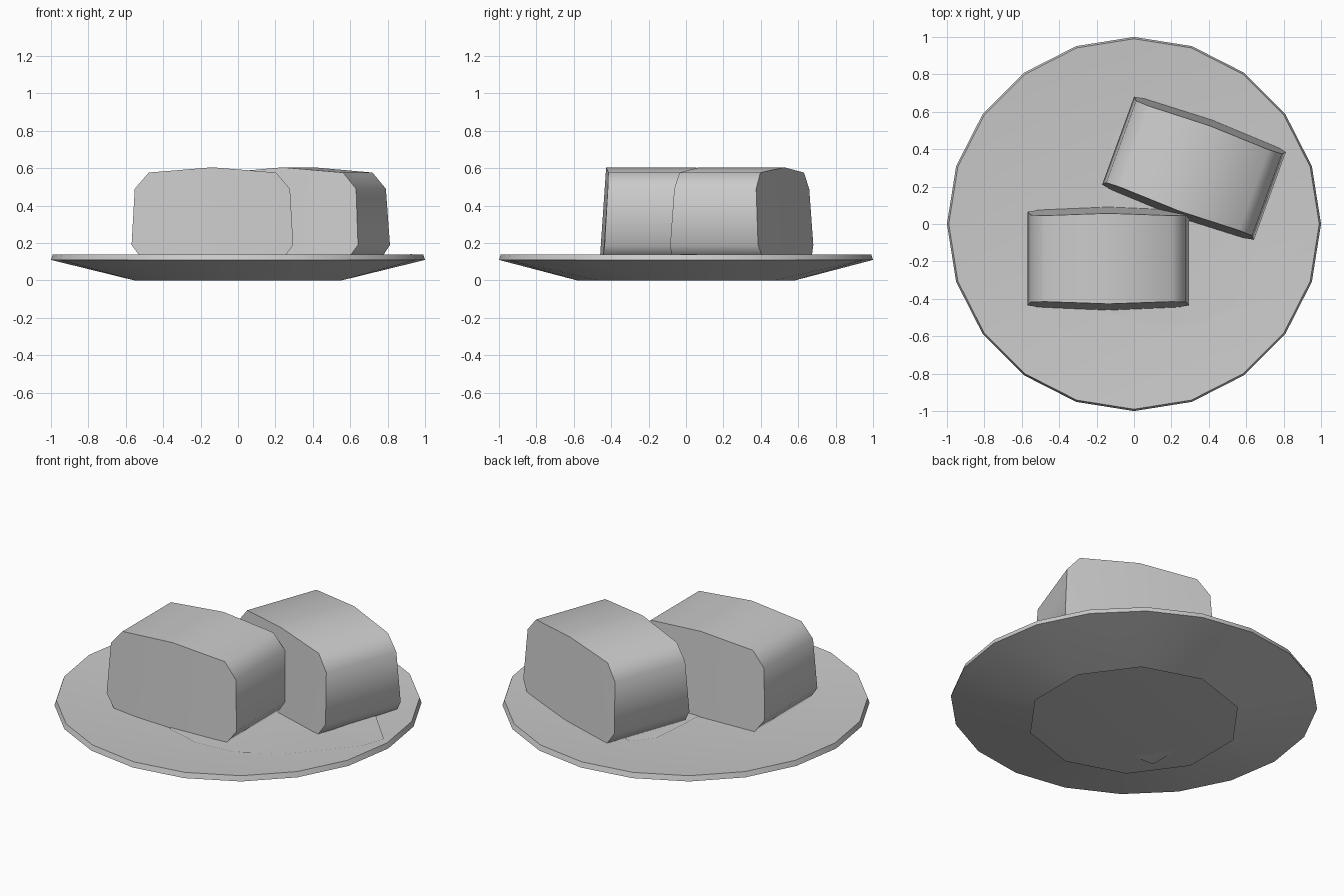
import bpy, bmesh, math
from mathutils import Matrix

if "Cube" in bpy.data.objects:
    bpy.data.objects.remove(bpy.data.objects["Cube"])

FLOOR_R, FLOOR_Z, RIM_Z = 0.56, 0.106, 0.14


def finish(bm, name, angle):
    bmesh.ops.recalc_face_normals(bm, faces=bm.faces)
    mesh = bpy.data.meshes.new(name)
    bm.to_mesh(mesh)
    bm.free()
    ob = bpy.data.objects.new(name, mesh)
    bpy.context.collection.objects.link(ob)
    bpy.ops.object.select_all(action='DESELECT')
    ob.select_set(True)
    bpy.context.view_layer.objects.active = ob
    bpy.ops.object.shade_smooth_by_angle(angle=math.radians(angle))
    return ob


def ring(bm, n, r, z):
    step = 2 * math.pi / n
    return [bm.verts.new((r * math.cos(math.pi / 2 + i * step),
                          r * math.sin(math.pi / 2 + i * step), z)) for i in range(n)]


def flare(bm, inner, outer):
    """Join a ring to one with twice as many points."""
    for i in range(len(inner)):
        k = (i + 1) % len(inner)
        a, b = inner[i], inner[k]
        r0, r1, r2 = outer[2 * i], outer[2 * i + 1], outer[2 * k]
        for tri in ((a, r0, r1), (a, r1, b), (b, r1, r2)):
            bm.faces.new(tri)


# plate: open ten-sided foot and dished floor flaring to a twenty-sided rim
bm = bmesh.new()
foot = ring(bm, 10, 0.58, 0)
rim = ring(bm, 20, 1.0, 0.11)
top = ring(bm, 20, 0.99, RIM_Z)
floor = ring(bm, 10, FLOOR_R, FLOOR_Z)
bm.faces.new(floor)
flare(bm, foot, rim)
flare(bm, floor, top)
for i in range(20):
    j = (i + 1) % 20
    bm.faces.new((rim[i], rim[j], top[j], top[i]))
finish(bm, "plate", 25)


# thin puddle of sauce following the dished plate
def sauce_z(x, y):
    t = max(0, (math.hypot(x, y) - FLOOR_R) / (0.99 - FLOOR_R))
    return FLOOR_Z + 0.005 + (RIM_Z - FLOOR_Z) * t


bm = bmesh.new()
outline = [(-0.12, -0.48), (0.1, -0.54), (0.35, -0.53), (0.58, -0.42), (0.77, -0.23),
           (0.9, -0.1), (0.95, 0.03), (0.7, 0.3), (0.3, 0.5), (-0.03, 0.57),
           (-0.12, 0.45), (-0.15, 0.1)]
outer = [bm.verts.new((x, y, sauce_z(x, y))) for x, y in outline]
inner = [bm.verts.new((x * 0.6, y * 0.6, sauce_z(x * 0.6, y * 0.6))) for x, y in outline]
bm.faces.new(inner)
for i in range(len(outer)):
    j = (i + 1) % len(outer)
    bm.faces.new((outer[i], outer[j], inner[j], inner[i]))
finish(bm, "sauce_puddle", 30)

# half outline of a slice from bottom middle to top middle: (x, z, half depth)
HALF = [(0, 0.108, 0.276), (0.372, 0.108, 0.26), (0.432, 0.19, 0.25),
        (0.415, 0.49, 0.233), (0.34, 0.577, 0.23), (0, 0.605, 0.242)]


def slice_block(name, x, y, turn):
    bm = bmesh.new()
    prof = HALF + [(-px, z, d) for px, z, d in HALF[-2:0:-1]]
    front = [bm.verts.new((px, -d, z)) for px, z, d in prof]
    back = [bm.verts.new((px, d, z)) for px, z, d in prof]
    n, m = len(prof), len(HALF)
    for i in range(n):
        j = (i + 1) % n
        bm.faces.new((front[i], front[j], back[j], back[i]))
    # each slightly bowed end is split down the middle
    for end in (front, back):
        bm.faces.new(end[:m])
        bm.faces.new(end[m - 1:] + end[:1])
    bm.transform(Matrix.Translation((x, y, 0)) @ Matrix.Rotation(math.radians(turn), 4, 'Z'))
    return finish(bm, name, 55)


slice_block("front_slice", -0.137, -0.185, 0)
slice_block("back_slice", 0.321, 0.298, -20)
